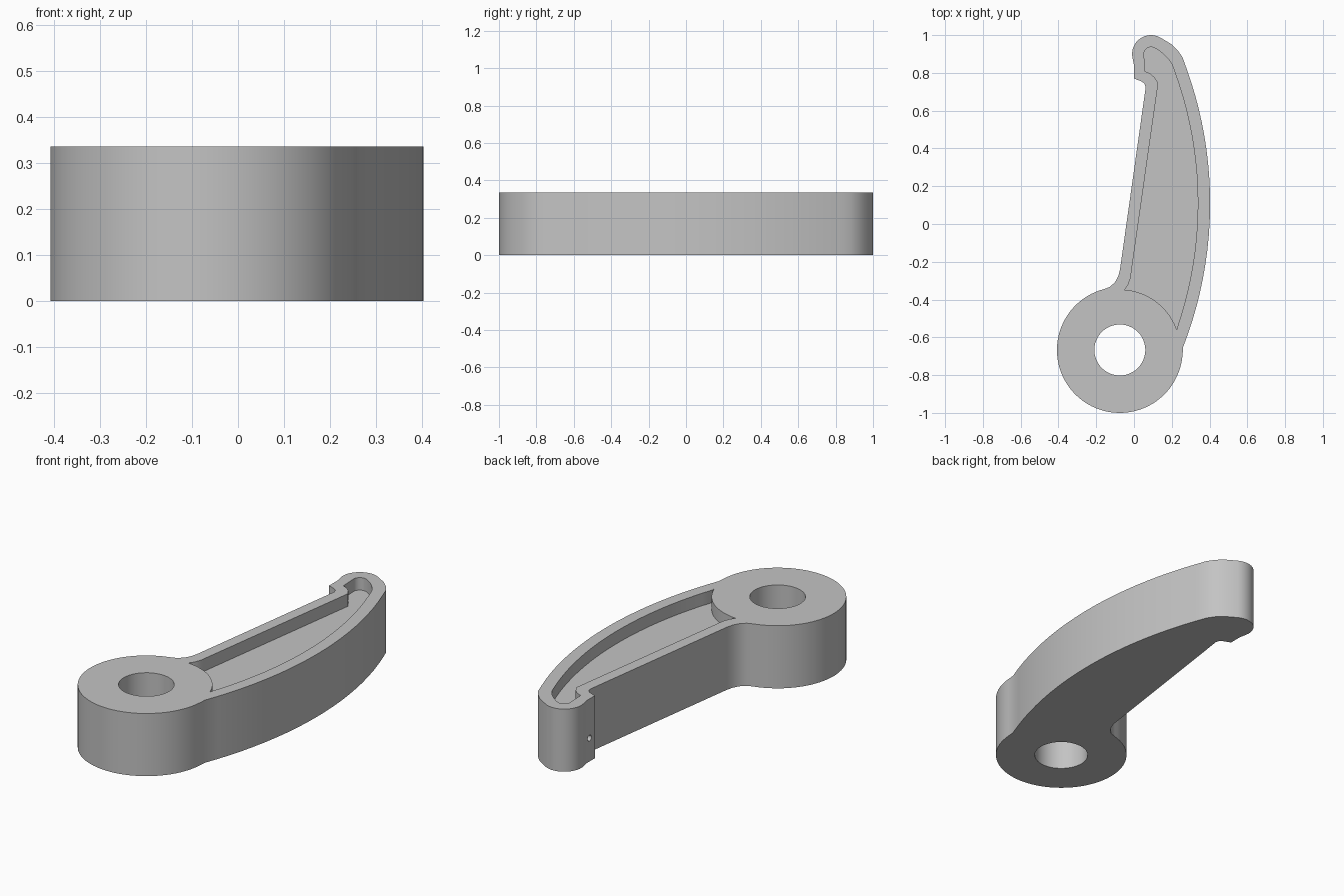
import bpy, bmesh
from math import sin, cos, radians, asin, degrees
from mathutils import Matrix

cube = bpy.data.objects.get("Cube")
if cube:
    bpy.data.objects.remove(cube, do_unlink=True)

HEIGHT = 0.335
FLOOR = 0.268
BOSS = (-0.075, -0.667)
BOSS_R = 0.333
BACK = (-1.697, 0.11)      # centre of the long curved edge
BACK_R = 2.1
RIM = 0.065

grey = bpy.data.materials.new("grey metal")
grey.diffuse_color = (0.55, 0.55, 0.55, 1)
grey.use_nodes = True
grey.node_tree.nodes["Principled BSDF"].inputs["Base Color"].default_value = (0.55, 0.55, 0.55, 1)


def arc(centre, r, start, end, n):
    """Points on a circle, angles in degrees."""
    angles = [radians(start + (end - start) * i / n) for i in range(n + 1)]
    return [(centre[0] + r * cos(a), centre[1] + r * sin(a)) for a in angles]


def back_arc(r, y0, y1, n=20):
    """Part of the long curved edge between two y values."""
    a0, a1 = (degrees(asin((y - BACK[1]) / r)) for y in (y0, y1))
    return arc(BACK, r, a0, a1, n)


def prism(name, points, z0, z1):
    bm = bmesh.new()
    face = bm.faces.new([bm.verts.new((x, y, z0)) for x, y in points])
    top = bmesh.ops.extrude_face_region(bm, geom=[face])["geom"]
    verts = [v for v in top if isinstance(v, bmesh.types.BMVert)]
    bmesh.ops.translate(bm, verts=verts, vec=(0, 0, z1 - z0))
    bmesh.ops.recalc_face_normals(bm, faces=bm.faces)
    mesh = bpy.data.meshes.new(name)
    bm.to_mesh(mesh)
    bm.free()
    mesh.materials.append(grey)
    obj = bpy.data.objects.new(name, mesh)
    bpy.context.collection.objects.link(obj)
    return obj


# Lever body: boss, curved edge, rounded tip, hook step, straight edge, fillet
outline = arc(BOSS, BOSS_R, 105, 356, 60)
outline += back_arc(BACK_R, -0.65, 0.83)
outline += [(0.257, 0.882), (0.232, 0.919), (0.198, 0.952)]
outline += arc((0.09, 0.9), 0.1, 62, 190, 16)
outline += [(0, 0.84), (0, 0.77), (0.04, 0.755), (0.055, 0.744), (0.062, 0.725)]
outline += [(-0.074, -0.24), (-0.083, -0.275), (-0.1, -0.307), (-0.127, -0.333)]
body = prism("lever_arm", outline, 0, HEIGHT)

# Shallow pocket in the top, ending against the boss
pocket = arc(BOSS, 0.32, 85.5, 18.6, 18)
pocket += back_arc(BACK_R - RIM, -0.55, 0.8)
pocket += [(0.202, 0.843), (0.18, 0.876), (0.15, 0.905), (0.12, 0.926)]
pocket += arc((0.09, 0.9), 0.037, 70, 180, 8)
pocket += [(0.058, 0.808), (0.085, 0.797), (0.11, 0.775), (0.128, 0.745)]
pocket += [(-0.012, -0.24), (-0.018, -0.285), (-0.031, -0.322)]
cutters = [prism("pocket_cutter", pocket, FLOOR, HEIGHT + 0.1)]

# Pivot hole through the boss
cutters.append(prism("pivot_hole_cutter", arc(BOSS, 0.135, 0, 352.5, 47), -0.1, HEIGHT + 0.1))

# Small blind hole in the side of the tip
pin = prism("pin_hole_cutter", arc((0, 0), 0.016, 0, 345, 23), -0.05, 0.05)
pin.data.transform(Matrix.Translation((0, 0.815, 0.125)) @ Matrix.Rotation(radians(90), 4, 'Y'))
cutters.append(pin)

bpy.ops.object.select_all(action='DESELECT')
body.select_set(True)
bpy.context.view_layer.objects.active = body
for cutter in cutters:
    cutter.hide_render = True
    mod = body.modifiers.new(cutter.name, 'BOOLEAN')
    mod.operation = 'DIFFERENCE'
    mod.solver = 'EXACT'
    mod.object = cutter
    bpy.ops.object.modifier_apply(modifier=mod.name)
    bpy.data.objects.remove(cutter, do_unlink=True)

bpy.ops.object.shade_smooth_by_angle(angle=radians(30))
